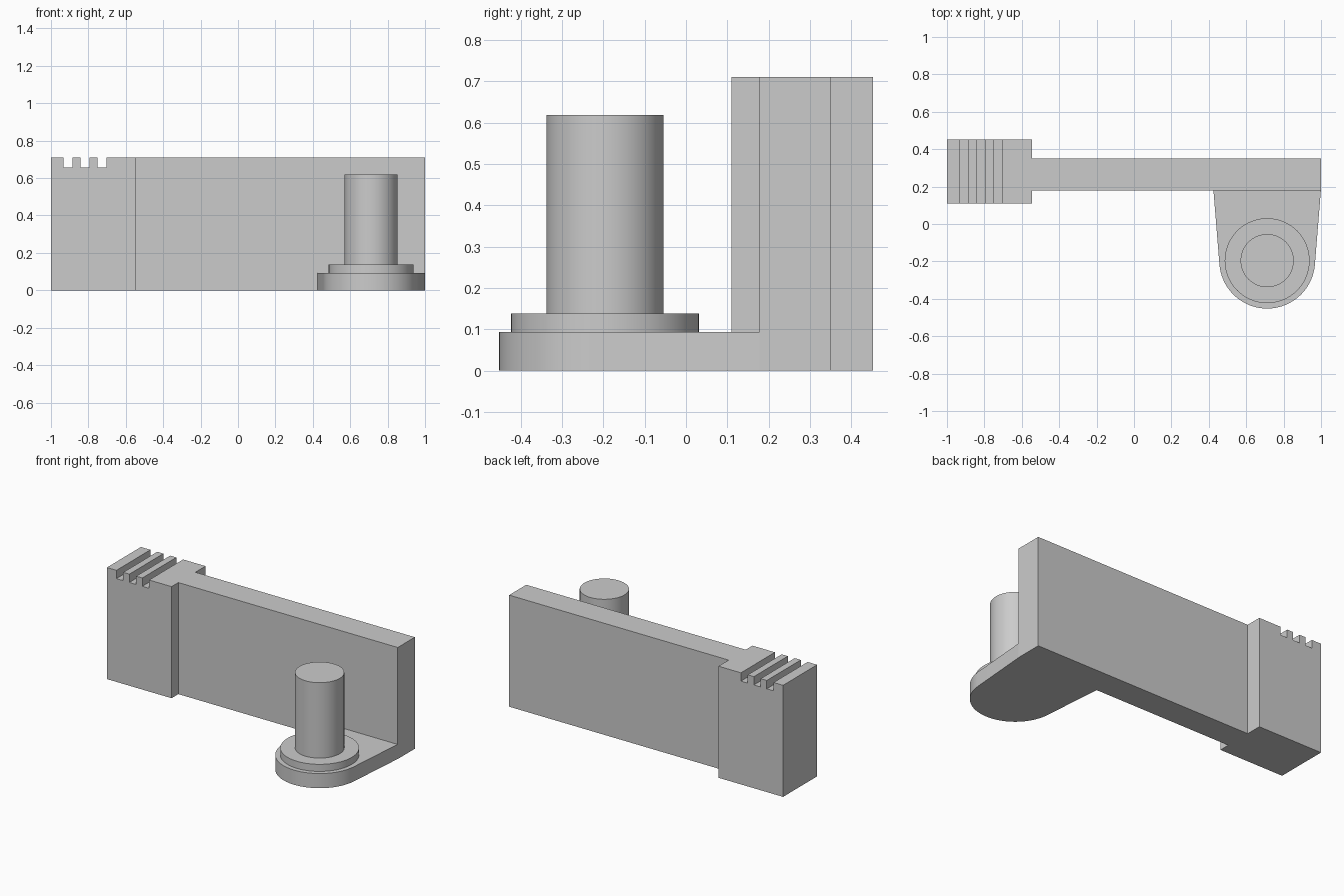
import bpy, bmesh
from math import sin, cos, atan2, acos, hypot, pi, radians
from mathutils import Vector

cube = bpy.data.objects.get("Cube")
if cube:
    bpy.data.objects.remove(cube, do_unlink=True)

grey = bpy.data.materials.new("plain grey")
grey.use_nodes = True
grey.diffuse_color = (0.6, 0.6, 0.6, 1)
grey.node_tree.nodes["Principled BSDF"].inputs["Base Color"].default_value = (0.6, 0.6, 0.6, 1)

HEIGHT = 0.71
PLATE_FRONT, PLATE_BACK = 0.178, 0.35
STEP = -0.545
LUG_TOP, FLANGE_TOP, PIN_TOP = 0.093, 0.138, 0.618
PIN = Vector((0.712, -0.196))


def prism(name, points, direction):
    """Extrude a closed outline along a direction."""
    bm = bmesh.new()
    face = bm.faces.new([bm.verts.new(p) for p in points])
    top = bmesh.ops.extrude_face_region(bm, geom=[face])["geom"]
    moved = [v for v in top if isinstance(v, bmesh.types.BMVert)]
    bmesh.ops.translate(bm, verts=moved, vec=direction)
    bmesh.ops.recalc_face_normals(bm, faces=bm.faces)
    mesh = bpy.data.meshes.new(name)
    bm.to_mesh(mesh)
    bm.free()
    mesh.materials.append(grey)
    obj = bpy.data.objects.new(name, mesh)
    bpy.context.collection.objects.link(obj)
    bpy.ops.object.select_all(action="DESELECT")
    obj.select_set(True)
    bpy.context.view_layer.objects.active = obj
    bpy.ops.object.shade_smooth_by_angle(angle=radians(30))
    return obj


def arc(center, radius, start, end, steps, z):
    return [(center.x + radius * cos(a), center.y + radius * sin(a), z)
            for a in (start + (end - start) * i / steps for i in range(steps + 1))]


# Long upright wall
prism("wall", [(STEP, PLATE_FRONT, 0), (1, PLATE_FRONT, 0),
               (1, PLATE_BACK, 0), (STEP, PLATE_BACK, 0)], (0, 0, HEIGHT))

# Thick end block with three slots across its top
outline = [(-1, 0), (-1, HEIGHT)]
for i in range(3):
    x = -0.933 + i * 0.091
    outline += [(x, HEIGHT), (x, 0.657), (x + 0.048, 0.657), (x + 0.048, HEIGHT)]
outline += [(STEP, HEIGHT), (STEP, 0)]
prism("slotted_block", [(x, 0.11, z) for x, z in outline], (0, 0.342, 0))

# Tapered lug: straight sides run tangent into a round nose
radius, half = 0.256, 0.287
reach = PLATE_FRONT - PIN.y
tangent = atan2(reach, half) - acos(radius / hypot(half, reach))
lug = [(PIN.x - half, PLATE_FRONT, 0)]
lug += arc(PIN, radius, -pi - tangent, tangent, 48, 0)
lug += [(PIN.x + half, PLATE_FRONT, 0)]
prism("lug", lug, (0, 0, LUG_TOP))

# Round flange and pin
for name, r, low, high in (("flange", 0.227, LUG_TOP, FLANGE_TOP),
                           ("pin", 0.142, FLANGE_TOP, PIN_TOP)):
    prism(name, arc(PIN, r, 0, 2 * pi, 64, low)[:-1], (0, 0, high - low))
